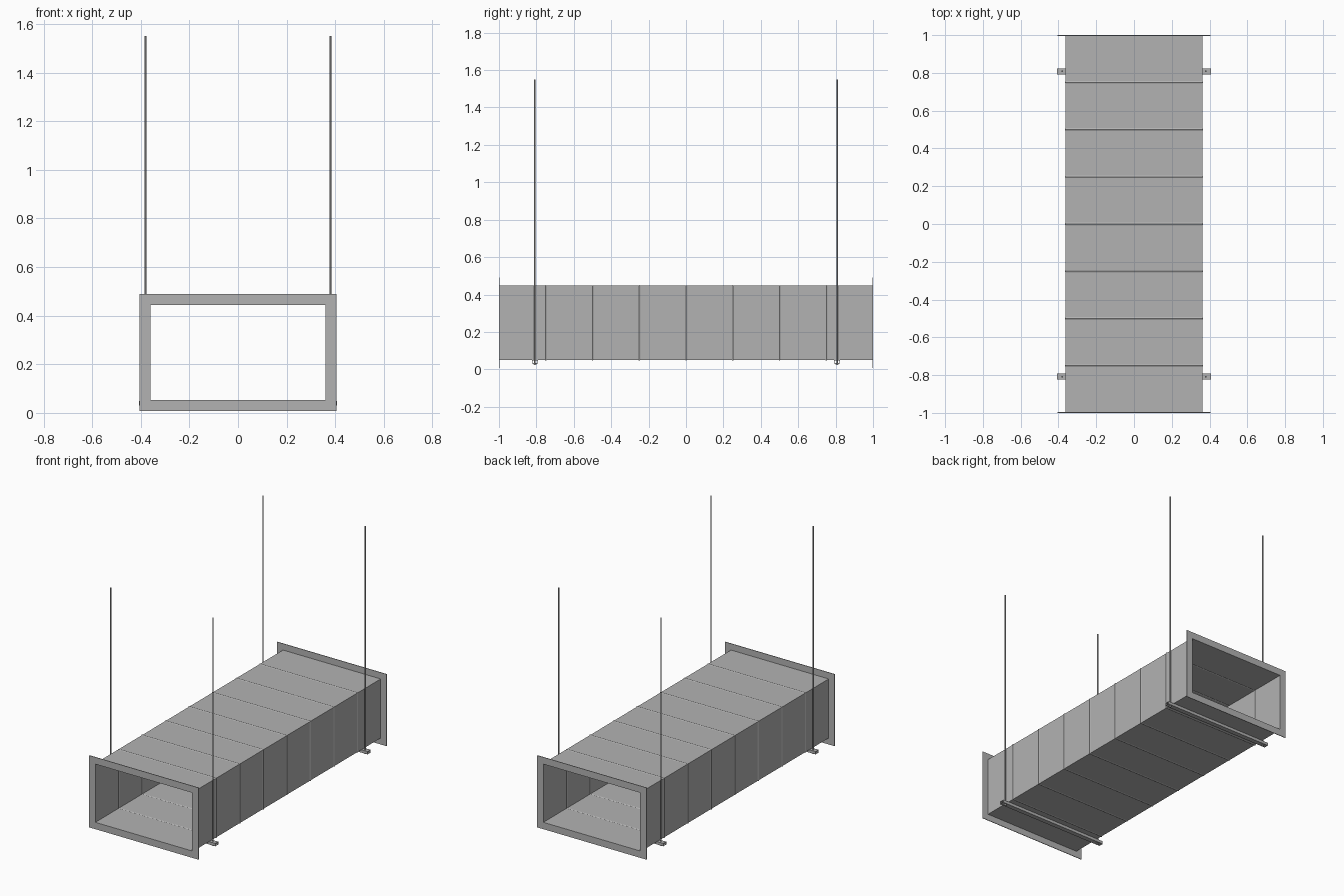
import bpy
import bmesh

if "Cube" in bpy.data.objects:
    bpy.data.objects.remove(bpy.data.objects["Cube"])

HALF_W, Z_LOW, Z_HIGH = 0.363, 0.05, 0.447   # duct section
RIM = 0.043                                  # flange overhang
ROD_X, ROD_Y = 0.38, 0.808


def material(name, value):
    mat = bpy.data.materials.new(name)
    mat.use_nodes = True
    colour = (value, value, value, 1)
    mat.diffuse_color = colour
    mat.node_tree.nodes["Principled BSDF"].inputs["Base Color"].default_value = colour
    return mat


steel = material("galvanised grey", 0.45)


def finish(name, bm):
    bmesh.ops.recalc_face_normals(bm, faces=bm.faces)
    mesh = bpy.data.meshes.new(name)
    bm.to_mesh(mesh)
    bm.free()
    mesh.materials.append(steel)
    obj = bpy.data.objects.new(name, mesh)
    bpy.context.collection.objects.link(obj)
    return obj


def loft(bm, rings, closed=False):
    """Skin a series of four-cornered rings."""
    loops = [[bm.verts.new(p) for p in ring] for ring in rings]
    pairs = list(zip(loops, loops[1:]))
    if closed:
        pairs.append((loops[-1], loops[0]))
    for a, b in pairs:
        for i in range(4):
            j = (i + 1) % 4
            bm.faces.new((a[i], a[j], b[j], b[i]))


def section(y, grow=0.0):
    w, lo, hi = HALF_W + grow, Z_LOW - grow, Z_HIGH + grow
    return [(-w, y, lo), (w, y, lo), (w, y, hi), (-w, y, hi)]


# Sheet metal duct with shallow stiffening beads
rings = [section(-0.998)]
for k in range(-3, 4):
    y = k * 0.25
    rings += [section(y - 0.007), section(y, 0.003), section(y + 0.007)]
rings.append(section(0.998))
bm = bmesh.new()
loft(bm, rings)
duct = finish("duct", bm)
wall = duct.modifiers.new("sheet thickness", "SOLIDIFY")
wall.thickness = 0.003
wall.offset = -1

# End flanges
for name, side in (("front_flange", -1), ("back_flange", 1)):
    outer, inner = side, side * 0.996
    bm = bmesh.new()
    loft(bm, [section(outer, -0.003), section(outer, RIM),
              section(inner, RIM), section(inner, -0.003)], closed=True)
    finish(name, bm)


def rail_ring(x, y, inset):
    h, lo, hi = 0.016 - inset, 0.03 + inset, 0.049 - inset
    return [(x, y - h, lo), (x, y + h, lo), (x, y + h, hi), (x, y - h, hi)]


def cylinder(name, x, y, z0, z1, radius, sides):
    bpy.ops.mesh.primitive_cylinder_add(vertices=sides, radius=radius, depth=z1 - z0,
                                        location=(x, y, (z0 + z1) / 2))
    obj = bpy.context.object
    obj.name = name
    obj.data.materials.append(steel)
    return obj


# Trapeze hangers: hollow support rail, threaded rods and nuts
for end, y in (("front", -ROD_Y), ("back", ROD_Y)):
    bm = bmesh.new()
    loft(bm, [rail_ring(-0.408, y, 0), rail_ring(0.408, y, 0),
              rail_ring(0.408, y, 0.003), rail_ring(-0.408, y, 0.003)], closed=True)
    finish(end + "_support_rail", bm)
    for side, x in (("right", -ROD_X), ("left", ROD_X)):
        rod = cylinder(f"{end}_{side}_rod", x, y, 0.022, 1.55, 0.0045, 12)
        bpy.ops.object.shade_smooth_by_angle()
        cylinder(f"{end}_{side}_nut", x, y, 0.025, 0.03, 0.008, 6)
